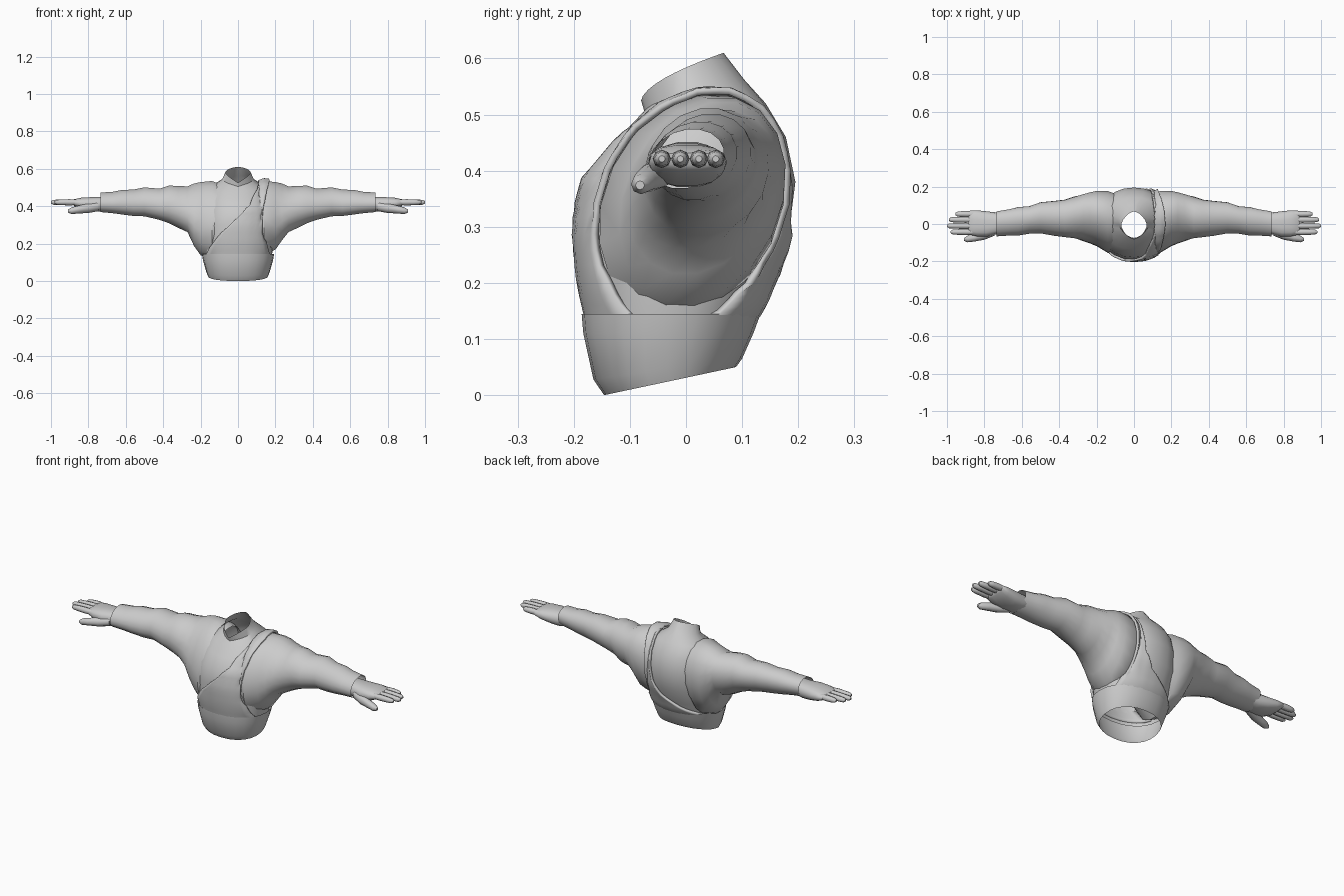
import bpy, bmesh, math
from mathutils import Vector
from mathutils.bvhtree import BVHTree

if "Cube" in bpy.data.objects:
    bpy.data.objects.remove(bpy.data.objects["Cube"])


def finish(name, verts, faces, angle=40):
    bm = bmesh.new()
    vs = [bm.verts.new(v) for v in verts]
    for f in faces:
        bm.faces.new([vs[i] for i in f])
    bmesh.ops.recalc_face_normals(bm, faces=bm.faces)
    me = bpy.data.meshes.new(name)
    bm.to_mesh(me)
    bm.free()
    ob = bpy.data.objects.new(name, me)
    bpy.context.collection.objects.link(ob)
    bpy.ops.object.select_all(action='DESELECT')
    bpy.context.view_layer.objects.active = ob
    ob.select_set(True)
    bpy.ops.object.shade_smooth_by_angle(angle=math.radians(angle))
    return ob


def loft(name, rings, cap=False, angle=40):
    n = len(rings[0])
    verts = [v for r in rings for v in r]
    faces = [(i * n + j, i * n + (j + 1) % n, (i + 1) * n + (j + 1) % n, (i + 1) * n + j)
             for i in range(len(rings) - 1) for j in range(n)]
    if cap:
        faces.append(tuple(range(n)))
        faces.append(tuple((len(rings) - 1) * n + j for j in range(n)))
    return finish(name, verts, faces, angle)


def oval(n, p=2.0):
    # unit superellipse points
    out = []
    for k in range(n):
        a = 2 * math.pi * k / n
        c, s = math.cos(a), math.sin(a)
        out.append((math.copysign(abs(c) ** (2 / p), c), math.copysign(abs(s) ** (2 / p), s)))
    return out


def body_ring(zf, zb, rx, yf, yb, p=2.2, grow=0.0):
    # horizontal ring that can tilt from front to back
    pts = []
    for c, s in oval(24, p):
        y = (yf + yb) / 2 + s * ((yb - yf) / 2 + grow)
        t = ((s + 1) / 2) ** (.6 if p < 2 else 1)
        pts.append(Vector(((rx + grow) * c, y, zf + (zb - zf) * t)))
    return pts


def arm_ring(side, x, y0, y1, z0, z1, n=18, p=2.0, lean=0.0):
    # upright ring across an arm, top leaning backwards
    return [Vector((side * x, (y0 + y1) / 2 + c * (y1 - y0) / 2 + lean * s, (z0 + z1) / 2 + s * (z1 - z0) / 2))
            for c, s in oval(n, p)]


# torso: front z, back z, half width, front y, back y, roundness
BODY = [(.0, .05, .157, -.143, .086), (.028, .065, .162, -.158, .093),
        (.11, .11, .176, -.172, .109), (.2, .2, .192, -.182, .145),
        (.3, .28, .195, -.19, .182), (.38, .38, .188, -.178, .195),
        (.44, .46, .172, -.136, .178), (.485, .52, .145, -.095, .142),
        (.505, .562, .085, -.074, .104, 1.7), (.525, .61, .068, -.08, .067, 1.6)]
torso = loft("torso_garment", [body_ring(*b) for b in BODY[2:]])

# sleeves: x, y range, z range (with small folds)
SLEEVE = [(.08, -.14, .15, .17, .515), (.14, -.152, .174, .14, .538), (.2, -.115, .174, .165, .532),
          (.235, -.1, .165, .215, .524), (.27, -.088, .155, .26, .508), (.32, -.076, .147, .283, .51),
          (.37, -.07, .13, .308, .512), (.42, -.064, .124, .326, .495), (.5, -.05, .116, .345, .502),
          (.56, -.052, .095, .347, .49), (.62, -.062, .09, .355, .488), (.67, -.062, .078, .362, .478),
          (.735, -.066, .067, .368, .474)]
parts = [torso]
for side, tag in ((-1, "left"), (1, "right")):
    rings = []
    for x, y0, y1, z0, z1 in SLEEVE:
        drop = .03 if side < 0 and .1 < x < .25 else 0   # uncovered side hangs lower
        lean = .035 if x < .3 else .012
        rings.append(arm_ring(side, x, y0, y1, z0 - drop, z1, lean=lean))
    parts.append(loft(tag + "_sleeve", rings))

    # hand
    PALM = [(.69, -.05, .055, .38, .452), (.74, -.056, .062, .37, .45), (.79, -.068, .068, .373, .449),
            (.84, -.066, .073, .384, .446), (.875, -.058, .072, .4, .438), (.885, -.05, .065, .41, .432)]
    loft(tag + "_palm", [arm_ring(side, *r, n=14, p=2.5) for r in PALM], cap=True, angle=50)
    for i, (y, tip) in enumerate(((-.043, .98), (-.01, 1.0), (.023, .99), (.053, .955))):
        spec = ((.85, .014), (.9, .0165), ((.9 + tip) / 2, .015), (tip - .012, .013), (tip, .006))
        loft(f"{tag}_finger_{i + 1}",
             [arm_ring(side, x, y - r, y + r, .421 - r, .421 + r, n=8) for x, r in spec], cap=True, angle=50)
    thumb = ((.745, -.036, .4, .026), (.8, -.058, .39, .026), (.855, -.073, .382, .021),
             (.89, -.08, .376, .018), (.908, -.082, .374, .008))
    loft(tag + "_thumb", [arm_ring(side, x, y - r, y + r, z - r, z + r, n=8) for x, y, z, r in thumb],
         cap=True, angle=50)

# combined surface that the wrap lies on
verts, polys = [], []
for ob in parts:
    base = len(verts)
    verts += [v.co.copy() for v in ob.data.vertices]
    polys += [[base + i for i in p.vertices] for p in ob.data.polygons]
tree = BVHTree.FromPolygons(verts, polys)

# lower band of the wrap
band = [body_ring(*b, grow=.003 + .004 * i) for i, b in enumerate(BODY[:3])]
band.append(body_ring(.145, .145, .183, -.176, .123, grow=.01))
wrap_band = loft("wrap_lower_band", band)

# shoulder wrap: ray angle, ray height, diagonal edge x, armhole edge x
ROWS = [(0, .13, -.172, .17), (0, .18, -.145, .152), (0, .26, -.085, .13), (0, .34, 0, .132),
        (0, .4, .06, .138), (30, .4, .085, .145), (60, .4, .105, .155), (90, .4, .115, .165),
        (120, .4, .105, .16), (150, .4, .095, .14), (180, .4, .09, .132), (180, .31, .075, .13),
        (180, .24, .03, .135), (180, .185, -.06, .148), (180, .15, -.13, .16), (180, .13, -.172, .17)]
COLS, SUB = 14, 3
grid = []
for a, b in zip(ROWS, ROWS[1:]):
    for k in range(SUB):
        grid.append([p + (q - p) * k / SUB for p, q in zip(a, b)])
grid.append(ROWS[-1])
pts = []
for i, (phi, z0, xe, xa) in enumerate(grid):
    t = math.radians(phi)
    d = Vector((0, -math.cos(t), math.sin(t)))
    lift = .009 * min(1, .05 + min(i, len(grid) - 1 - i) / 5)   # wrap tucks into the band
    for c in range(COLS):
        axis = Vector((xe + (xa - xe) * c / (COLS - 1), 0, z0))
        hit, nor, _, _ = tree.ray_cast(axis + d, -d)
        if hit is None:
            hit, nor = axis, d
        if nor.dot(d) < 0:
            nor = -nor
        pts.append(hit + nor * lift)
faces = [(i * COLS + j, i * COLS + j + 1, (i + 1) * COLS + j + 1, (i + 1) * COLS + j)
         for i in range(len(grid) - 1) for j in range(COLS - 1)]
wrap = finish("shoulder_wrap", pts, faces)
solid = wrap.modifiers.new("thickness", 'SOLIDIFY')
solid.thickness = .012
solid.offset = 0
